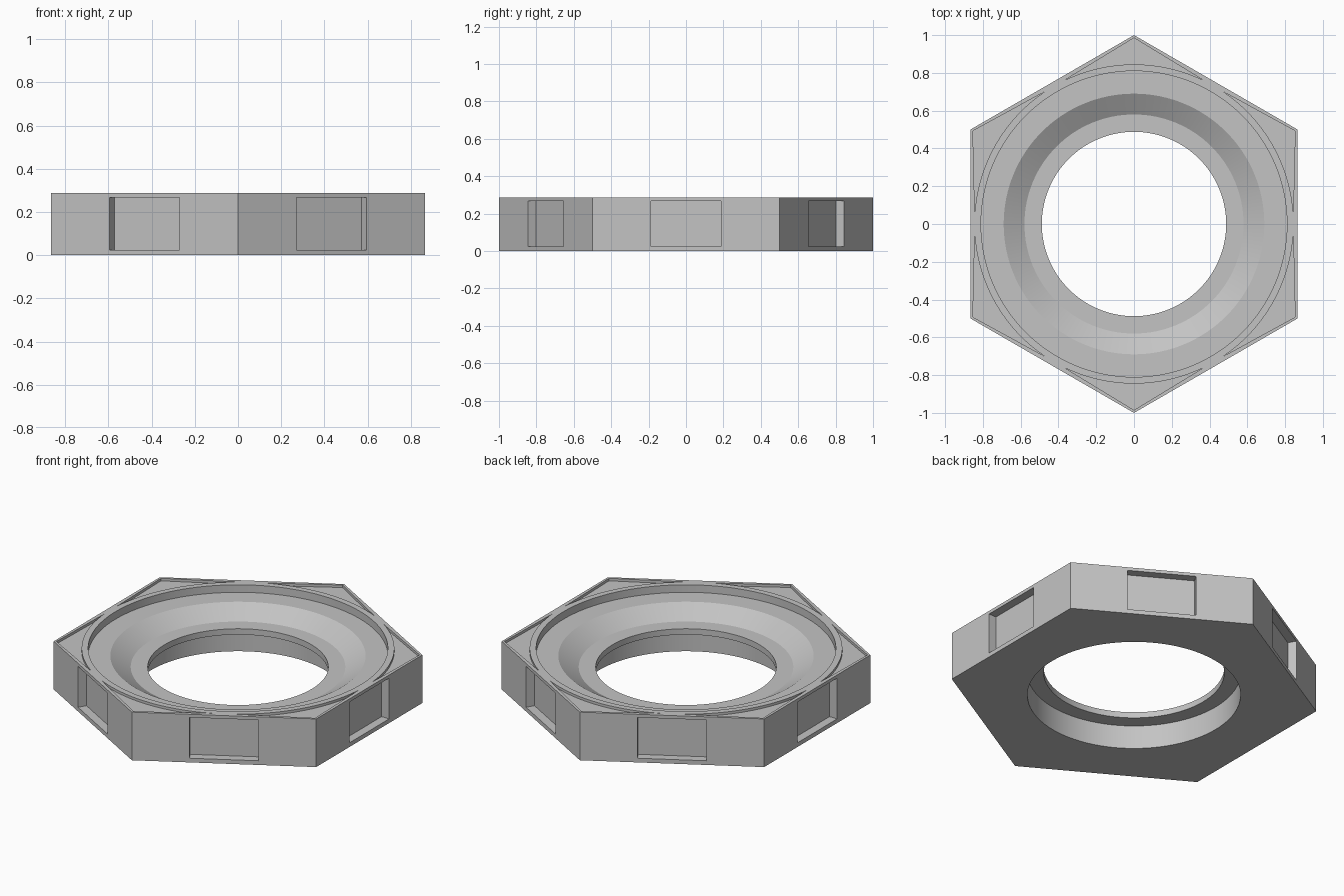
import bpy, bmesh, math

if "Cube" in bpy.data.objects:
    bpy.data.objects.remove(bpy.data.objects["Cube"])

H = 0.287          # nut height
SEG = 128          # roundness of the bore


def prism(bm, pts, z0, z1):
    """Extrude a flat outline between two heights."""
    low = [bm.verts.new((x, y, z0)) for x, y in pts]
    high = [bm.verts.new((x, y, z1)) for x, y in pts]
    bm.faces.new(low[::-1])
    bm.faces.new(high)
    n = len(pts)
    for i in range(n):
        j = (i + 1) % n
        bm.faces.new((low[i], low[j], high[j], high[i]))


def lathe(bm, profile):
    """Revolve (radius, z) points into a closed solid."""
    rings = [[bm.verts.new((r * math.cos(2 * math.pi * k / SEG),
                            r * math.sin(2 * math.pi * k / SEG), z))
              for k in range(SEG)] for r, z in profile]
    bm.faces.new(rings[0][::-1])
    bm.faces.new(rings[-1])
    for a, b in zip(rings, rings[1:]):
        for k in range(SEG):
            j = (k + 1) % SEG
            bm.faces.new((a[k], a[j], b[j], b[k]))


def polar(r, a):
    return r * math.cos(a), r * math.sin(a)


def to_object(bm, name):
    bmesh.ops.recalc_face_normals(bm, faces=bm.faces[:])
    mesh = bpy.data.meshes.new(name)
    bm.to_mesh(mesh)
    bm.free()
    obj = bpy.data.objects.new(name, mesh)
    bpy.context.scene.collection.objects.link(obj)
    return obj


steel = bpy.data.materials.new("grey_steel")
steel.diffuse_color = (0.55, 0.55, 0.55, 1)
steel.use_nodes = True
steel.node_tree.nodes["Principled BSDF"].inputs["Base Color"].default_value = steel.diffuse_color

# Hexagonal body, points towards front and back
bm = bmesh.new()
prism(bm, [polar(1, math.radians(30 + 60 * i)) for i in range(6)], 0, H)
body = to_object(bm, "hex_nut_body")
body.data.materials.append(steel)

# Stepped bore: lower counterbore, lip, cone and top recess
bm = bmesh.new()
lathe(bm, [(0.576, -0.1), (0.576, 0.14), (0.488, 0.14), (0.488, 0.175),
           (0.58, 0.175), (0.69, 0.242), (0.81, 0.242), (0.81, 0.4)])

for i in range(6):
    # Shallow corner pocket, bounded by the round rim
    a = math.radians(30 + 60 * i)
    arc = [polar(0.845, a + math.radians(t)) for t in range(26, -27, -2)]
    prism(bm, [polar(0.985, a)] + arc, H - 0.015, 0.4)
    # Rectangular window in each side
    b = math.radians(60 * i)
    c, s = math.cos(b), math.sin(b)
    box = [(0.816, -0.188), (0.95, -0.188), (0.95, 0.188), (0.816, 0.188)]
    prism(bm, [(x * c - y * s, x * s + y * c) for x, y in box], 0.025, 0.268)

cutter = to_object(bm, "cutter")
cutter.hide_render = True

# Cut, bake the result and drop the cutter
mod = body.modifiers.new("cut", 'BOOLEAN')
mod.operation = 'DIFFERENCE'
mod.solver = 'EXACT'
mod.object = cutter
bpy.context.view_layer.objects.active = body
bpy.ops.object.select_all(action='DESELECT')
body.select_set(True)
bpy.ops.object.modifier_apply(modifier="cut")
bpy.data.objects.remove(cutter)
bpy.ops.object.shade_smooth_by_angle(angle=math.radians(20))
